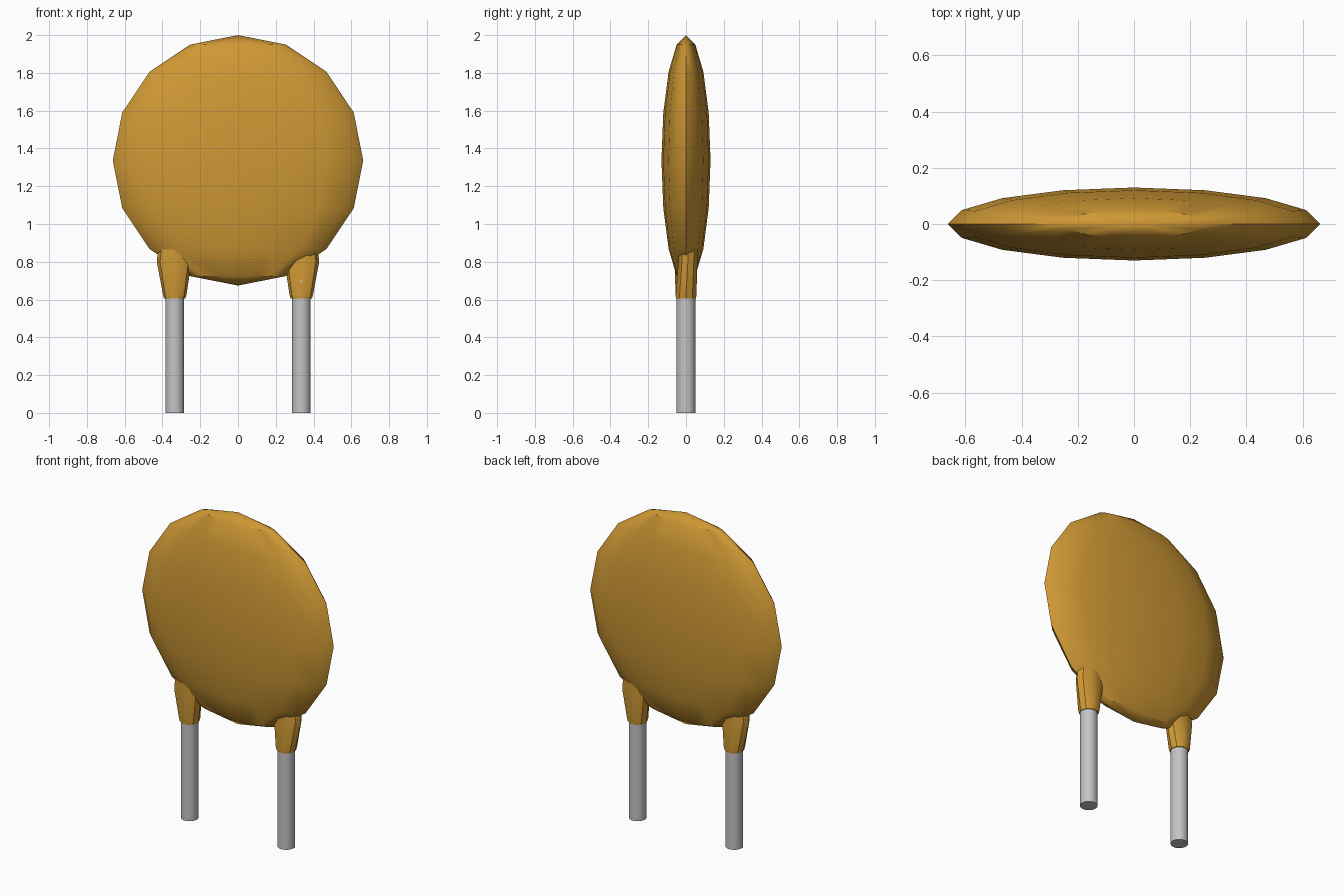
import bpy, bmesh, math

cube = bpy.data.objects.get("Cube")
if cube:
    bpy.data.objects.remove(cube, do_unlink=True)


def material(name, rgb):
    mat = bpy.data.materials.new(name)
    mat.use_nodes = True
    mat.diffuse_color = (*rgb, 1)
    mat.node_tree.nodes["Principled BSDF"].inputs["Base Color"].default_value = (*rgb, 1)
    return mat


def finish(obj, name, mat):
    obj.name = name
    obj.data.materials.append(mat)
    bpy.ops.object.select_all(action="DESELECT")
    obj.select_set(True)
    bpy.context.view_layer.objects.active = obj
    bpy.ops.object.shade_smooth_by_angle(angle=math.radians(30))


gold = material("ochre coating", (0.62, 0.315, 0.035))
grey = material("grey metal", (0.55, 0.55, 0.55))

# Flattened disc body
bpy.ops.mesh.primitive_uv_sphere_add(segments=16, ring_count=8, radius=1, location=(0, 0, 1.337))
body = bpy.context.object
body.scale = (0.663, 0.13, 0.663)
bpy.ops.object.transform_apply(location=False, rotation=False, scale=True)
finish(body, "disc_body", gold)


def collar(name, side):
    """Coating neck that flares from the lead into the disc, leaning to one face."""
    # ring: height, x centre, y centre, x radius, y radius
    rings = [(0.605, 0.335, 0, 0.056, 0.056),
             (0.625, 0.335, 0, 0.062, 0.058),
             (0.80, 0.338, 0.01, 0.092, 0.053),
             (0.865, 0.338, 0.012, 0.085, 0.05)]
    sides = 10
    bm = bmesh.new()
    loops = []
    for z, cx, cy, rx, ry in rings:
        angles = [math.tau * i / sides for i in range(sides)]
        loops.append([bm.verts.new((side * (cx + rx * math.cos(a)),
                                    side * (cy + ry * math.sin(a)), z)) for a in angles])
    for low, high in zip(loops, loops[1:]):
        for i in range(sides):
            j = (i + 1) % sides
            bm.faces.new((low[i], low[j], high[j], high[i]))
    bm.faces.new(loops[0][::-1])
    bm.faces.new(loops[-1])
    mesh = bpy.data.meshes.new(name)
    bm.to_mesh(mesh)
    bm.free()
    obj = bpy.data.objects.new(name, mesh)
    bpy.context.collection.objects.link(obj)
    finish(obj, name, gold)


# Wire leads and their collars
for label, side in (("left", 1), ("right", -1)):
    collar(label + "_collar", side)
    bpy.ops.mesh.primitive_cylinder_add(vertices=24, radius=0.05, depth=0.7,
                                        location=(side * 0.335, 0, 0.35))
    finish(bpy.context.object, label + "_lead", grey)
